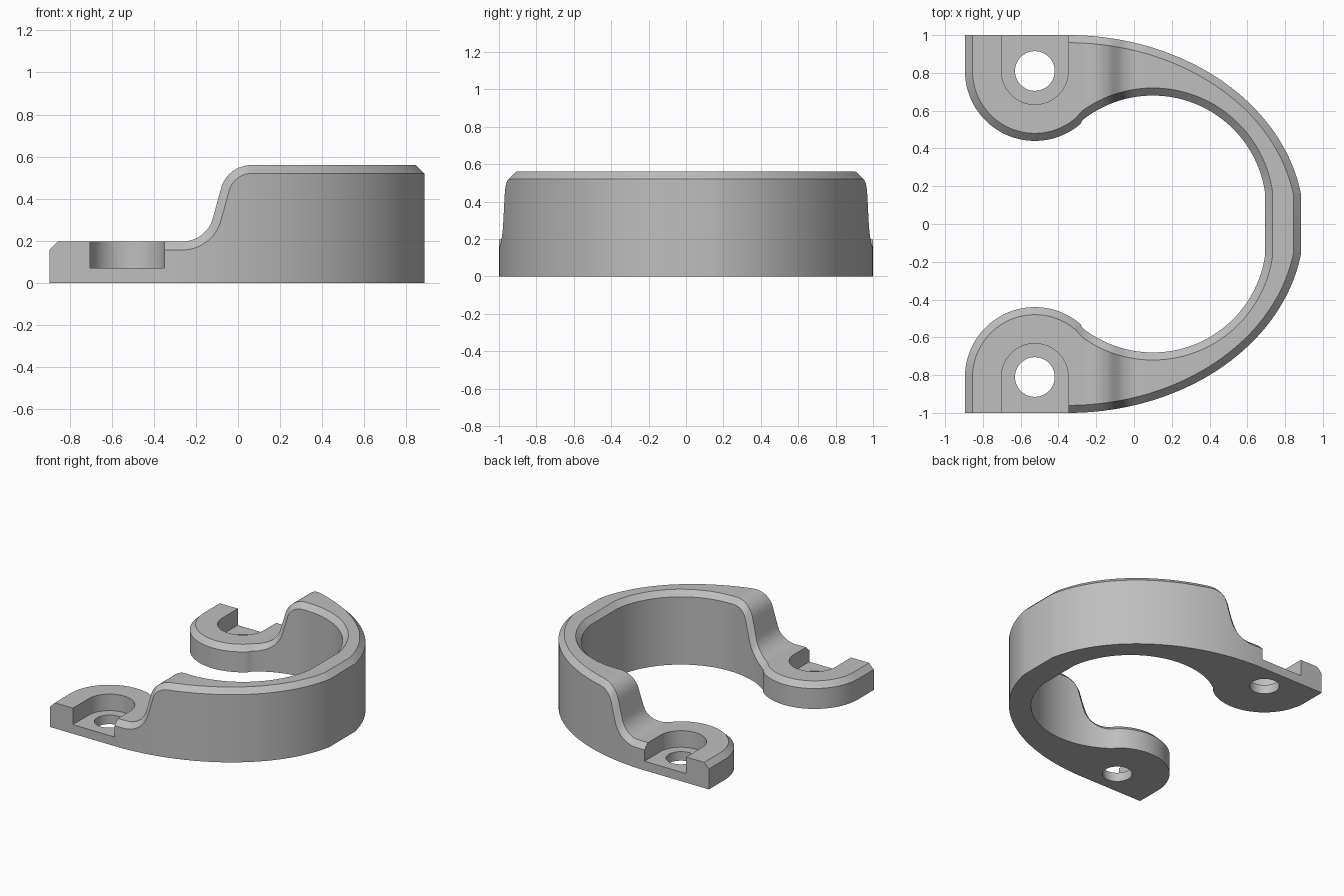
import bpy, bmesh
from math import sin, cos, acos, atan2, sqrt, radians, pi

if "Cube" in bpy.data.objects:
    bpy.data.objects.remove(bpy.data.objects["Cube"])

CH = 0.04                      # chamfer size
PX, PY = -0.525, 0.81          # screw pad centre
IX, IY, IR = 0.1, 0.08, 0.6    # inner arc of the strap
OX, OA, OB = -0.35, 1.25, 1.0  # outer ellipse of the strap


def height(x, d):
    """Stepped side profile, offset inwards by d."""
    r1, r2, s, c = 0.15 + d, 0.15 - d, sin(radians(75)), cos(radians(75))
    xa, xb = -0.264, 0.064
    x1, z1 = xa + r1 * s, 0.347 - r1 * c
    x2, z2 = xb - r2 * s, 0.41 + r2 * c
    if x <= xa:
        return 0.197 - d
    if x < x1:
        return 0.347 - sqrt(r1 * r1 - (x - xa) ** 2)
    if x < x2:
        return z1 + (z2 - z1) * (x - x1) / (x2 - x1)
    if x < xb:
        return 0.41 + sqrt(r2 * r2 - (x - xb) ** 2)
    return 0.56 - d


def outer_y(x, d):
    if x <= OX:
        return OB - (d if x > -0.40 else 0)   # no chamfer along the pad's flat side
    return (OB - d) * sqrt(1 - ((x - OX) / (OA - d)) ** 2)


def section(ow, ot, it, iw):
    """Six-point cross-section from outer wall, outer top, inner top, inner wall."""
    return [(*ow, 0), (*ow, height(ow[0], CH)), (*ot, height(ot[0], 0)),
            (*it, height(it[0], 0)), (*iw, height(iw[0], CH)), (*iw, 0)]


rows = []
# round screw pad
end = 2 * pi + atan2(IY - PY, IX - PX)
N = 40
for i in range(N + 1):
    a = pi + (end - pi) * i / N
    iw = (PX + 0.37 * cos(a), PY + 0.37 * sin(a))
    it = (PX + 0.33 * cos(a), PY + 0.33 * sin(a))
    rows.append(section((iw[0], outer_y(iw[0], 0)), (it[0], outer_y(it[0], CH)), it, iw))
# rising step
N = 60
for i in range(N + 1):
    x = -0.272 + (IX + 0.272) * i / N
    rows.append(section((x, outer_y(x, 0)), (x, outer_y(x, CH)),
                        (x, IY + sqrt((IR + CH) ** 2 - (x - IX) ** 2)),
                        (x, IY + sqrt(IR ** 2 - (x - IX) ** 2))))


# curved strap, cut off flat on the far side
def arc(cx, cy, a, b, x_end, t):
    t0, t1 = acos((IX - cx) / a), acos((x_end - cx) / a)
    k = t0 + (t1 - t0) * t
    return (cx + a * cos(k), cy + b * sin(k))


N = 40
for i in range(1, N + 1):
    t = i / N
    rows.append(section(arc(OX, 0, OA, OB, 0.885, t),
                        arc(OX, 0, OA - CH, OB - CH, 0.845, t),
                        arc(IX, IY, IR + CH, IR + CH, 0.733, t),
                        arc(IX, IY, IR, IR, 0.694, t)))
# mirrored half
rows += [[(x, -y, z) for x, y, z in r] for r in reversed(rows)]

bm = bmesh.new()
vr = [[bm.verts.new(p) for p in r] for r in rows]
for r, s in zip(vr, vr[1:]):
    for k in range(6):
        j = (k + 1) % 6
        bm.faces.new((r[k], r[j], s[j], s[k]))
for r in (vr[0], vr[-1]):
    bm.faces.new((r[0], r[1], r[4], r[5]))
    bm.faces.new((r[1], r[2], r[3], r[4]))
bmesh.ops.recalc_face_normals(bm, faces=bm.faces)


def make_object(name, bm):
    me = bpy.data.meshes.new(name)
    bm.to_mesh(me)
    bm.free()
    ob = bpy.data.objects.new(name, me)
    bpy.context.collection.objects.link(ob)
    return ob


def prism(name, pts, z0, z1):
    bm = bmesh.new()
    f = bm.faces.new([bm.verts.new((x, y, z0)) for x, y in pts])
    g = bmesh.ops.extrude_face_region(bm, geom=[f])
    bmesh.ops.translate(bm, vec=(0, 0, z1 - z0),
                        verts=[v for v in g["geom"] if isinstance(v, bmesh.types.BMVert)])
    bmesh.ops.recalc_face_normals(bm, faces=bm.faces)
    ob = make_object(name, bm)
    ob.hide_render = True
    return ob


clamp = make_object("strap_clamp", bm)

# open screw seats and through holes
cutters = []
for s in (1, -1):
    seat = [(PX + 0.177 * cos(pi + pi * i / 32), s * (PY + 0.177 * sin(pi + pi * i / 32)))
            for i in range(33)]
    seat += [(PX + 0.177, s * 1.2), (PX - 0.177, s * 1.2)]
    hole = [(PX + 0.105 * cos(pi * i / 24), s * PY + 0.105 * sin(pi * i / 24))
            for i in range(48)]
    cutters += [prism("seat_cutter", seat, 0.07, 0.8), prism("hole_cutter", hole, -0.1, 0.3)]

bpy.context.view_layer.objects.active = clamp
clamp.select_set(True)
for c in cutters:
    m = clamp.modifiers.new("cut", 'BOOLEAN')
    m.operation, m.solver, m.object = 'DIFFERENCE', 'EXACT', c
    bpy.ops.object.modifier_apply(modifier=m.name)
for c in cutters:
    bpy.data.objects.remove(c, do_unlink=True)

mat = bpy.data.materials.new("plain grey")
mat.diffuse_color = (0.52, 0.52, 0.52, 1)
mat.use_nodes = True
mat.node_tree.nodes["Principled BSDF"].inputs["Base Color"].default_value = mat.diffuse_color
clamp.data.materials.clear()
clamp.data.materials.append(mat)
for p in clamp.data.polygons:
    p.material_index = 0
bpy.ops.object.shade_smooth_by_angle(angle=radians(25))
